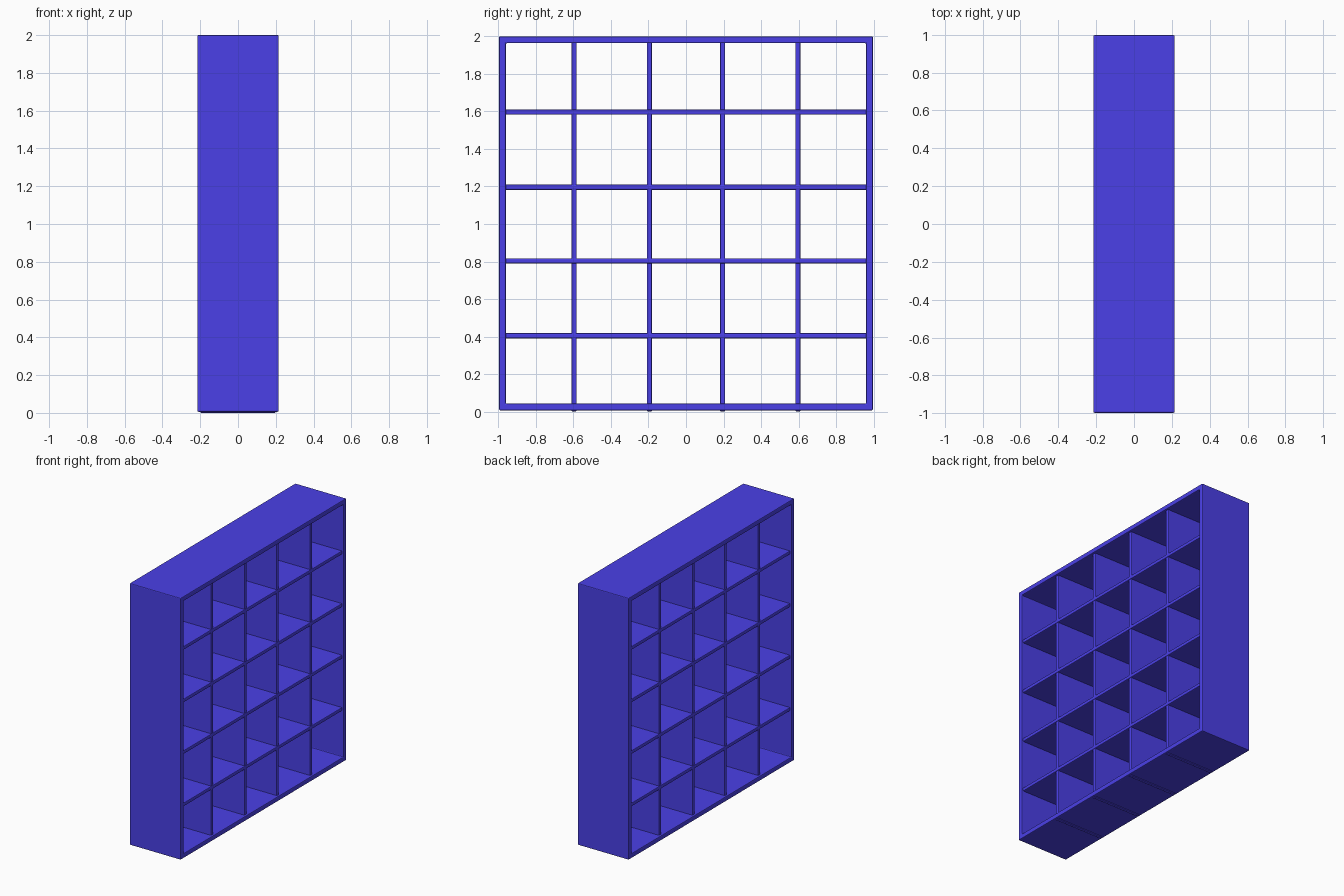
import bpy, bmesh

if "Cube" in bpy.data.objects:
    bpy.data.objects.remove(bpy.data.objects["Cube"])

# Single flat colour
mat = bpy.data.materials.new("indigo blue")
mat.diffuse_color = (0.069, 0.051, 0.80, 1)
mat.use_nodes = True
mat.node_tree.nodes["Principled BSDF"].inputs["Base Color"].default_value = mat.diffuse_color


def finish(name, bm, bevel):
    bmesh.ops.recalc_face_normals(bm, faces=bm.faces)
    me = bpy.data.meshes.new(name)
    bm.to_mesh(me)
    bm.free()
    me.materials.append(mat)
    ob = bpy.data.objects.new(name, me)
    bpy.context.collection.objects.link(ob)
    mod = ob.modifiers.new("soft edges", 'BEVEL')
    mod.width = bevel
    mod.segments = 2
    return ob


def board(name, depth, y0, y1, z0, z1):
    bm = bmesh.new()
    bmesh.ops.create_cube(bm, size=1)
    bmesh.ops.scale(bm, verts=bm.verts, vec=(depth, y1 - y0, z1 - z0))
    bmesh.ops.translate(bm, verts=bm.verts, vec=(0, (y0 + y1) / 2, (z0 + z1) / 2))
    return finish(name, bm, 0.006)


# Outer frame: a mitred rectangular ring, open front and back
DEPTH, HALF, WALL = 0.43, 0.997, 0.036
Z0, Z1 = 0.006, 2.0


def ring(bm, x, inset):
    y, lo, hi = HALF - inset, Z0 + inset, Z1 - inset
    return [bm.verts.new((x, a, b)) for a, b in ((-y, lo), (y, lo), (y, hi), (-y, hi))]


bm = bmesh.new()
loops = [ring(bm, x, i) for x, i in ((-DEPTH / 2, 0), (DEPTH / 2, 0),
                                     (DEPTH / 2, WALL), (-DEPTH / 2, WALL))]
for k in range(4):
    a, b = loops[k], loops[(k + 1) % 4]
    for j in range(4):
        n = (j + 1) % 4
        bm.faces.new((a[j], a[n], b[n], b[j]))
finish("outer_frame", bm, 0.006)

# Shelves and uprights forming a five by five grid
T = 0.0135
for i, z in enumerate((0.404, 0.803, 1.196, 1.597)):
    board(f"shelf_{i + 1}", 0.408, -0.965, 0.965, z - T, z + T)
# uprights poke slightly through the base as runners
for i, y in enumerate((-0.597, -0.195, 0.195, 0.597)):
    board(f"upright_{i + 1}", 0.40, y - T, y + T, 0.0, 1.975)
